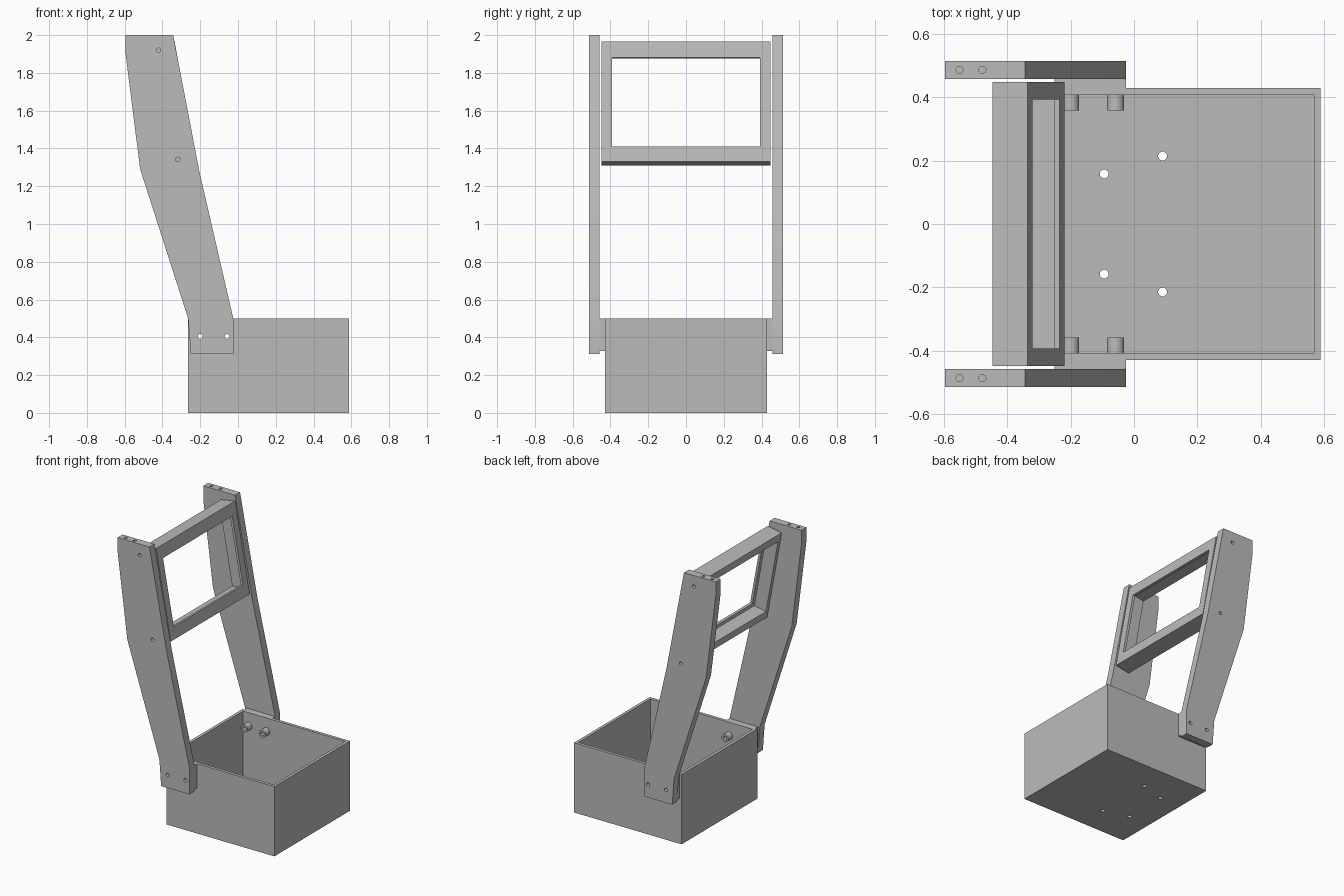
import bpy, bmesh
from math import radians
from mathutils import Matrix, Vector

old = bpy.data.objects.get("Cube")
if old:
    bpy.data.objects.remove(old, do_unlink=True)

grey = bpy.data.materials.new("plain grey")
grey.use_nodes = True
grey.diffuse_color = (0.5, 0.5, 0.5, 1)
grey.node_tree.nodes["Principled BSDF"].inputs["Base Color"].default_value = (0.5, 0.5, 0.5, 1)


def make(name, bm):
    bmesh.ops.recalc_face_normals(bm, faces=bm.faces)
    mesh = bpy.data.meshes.new(name)
    bm.to_mesh(mesh)
    bm.free()
    mesh.materials.append(grey)
    ob = bpy.data.objects.new(name, mesh)
    bpy.context.collection.objects.link(ob)
    return ob


def block(name, lo, hi):
    lo, hi = Vector(lo), Vector(hi)
    bm = bmesh.new()
    m = Matrix.Translation((lo + hi) / 2) @ Matrix.Diagonal((*(hi - lo), 1))
    bmesh.ops.create_cube(bm, size=1, matrix=m)
    return make(name, bm)


def rod(name, centre, radius, length, axis="Z"):
    bm = bmesh.new()
    m = Matrix.Translation(centre)
    if axis == "Y":
        m = m @ Matrix.Rotation(radians(90), 4, "X")
    bmesh.ops.create_cone(bm, cap_ends=True, segments=32, radius1=radius,
                          radius2=radius, depth=length, matrix=m)
    return make(name, bm)


def prism(name, profile, y0, y1):
    bm = bmesh.new()
    face = bm.faces.new([bm.verts.new((x, y0, z)) for x, z in profile])
    new = bmesh.ops.extrude_face_region(bm, geom=[face])["geom"]
    bmesh.ops.translate(bm, vec=(0, y1 - y0, 0),
                        verts=[v for v in new if isinstance(v, bmesh.types.BMVert)])
    return make(name, bm)


def cut(ob, cutters):
    """Subtract the cutters, bake the result and drop the cutters."""
    for c in cutters:
        c.hide_render = True
        mod = ob.modifiers.new("cut", "BOOLEAN")
        mod.operation, mod.solver, mod.object = "DIFFERENCE", "EXACT", c
    bpy.context.view_layer.update()
    baked = bpy.data.meshes.new_from_object(
        ob.evaluated_get(bpy.context.evaluated_depsgraph_get()))
    ob.modifiers.clear()
    ob.data = baked
    for c in cutters:
        bpy.data.objects.remove(c, do_unlink=True)


def smooth(ob):
    bpy.ops.object.select_all(action="DESELECT")
    ob.select_set(True)
    bpy.context.view_layer.objects.active = ob
    bpy.ops.object.shade_smooth_by_angle(angle=radians(30))


bolt_x, bolt_z, bolt_r = (-0.2, -0.058), 0.405, 0.013


def bolt_holes():
    return [rod("cutter", (x, 0, bolt_z), bolt_r, 2, "Y") for x in bolt_x]


# Open tray with floor drain holes and bolt holes
tray = block("tray", (-0.265, -0.428, 0), (0.588, 0.428, 0.5))
drains = [rod("cutter", (x, s * y, 0), 0.014, 0.2)
          for x, y in ((-0.094, 0.158), (0.09, 0.214)) for s in (-1, 1)]
cavity = block("cutter", (-0.243, -0.406, 0.022), (0.567, 0.406, 0.7))
cut(tray, [cavity] + drains + bolt_holes())
smooth(tray)

# Side arms, their spacers and the bolt bosses
arm_profile = [(-0.595, 2), (-0.343, 2), (-0.205, 1.28), (-0.025, 0.5), (-0.025, 0.312),
               (-0.25, 0.312), (-0.264, 0.5), (-0.518, 1.29), (-0.595, 1.9)]
for side, s in (("left", 1), ("right", -1)):
    arm = prism(side + "_arm", arm_profile, s * 0.457, s * 0.513)
    holes = bolt_holes()
    holes += [rod("cutter", (x, 0, z), 0.012, 2, "Y")
              for x, z in ((-0.421, 1.92), (-0.318, 1.342))]
    holes += [rod("cutter", (x, s * 0.486, 2), 0.011, 0.2) for x in (-0.55, -0.478)]
    cut(arm, holes)
    smooth(arm)

    spacer = block(side + "_spacer", (-0.25, min(s * 0.428, s * 0.457), 0.327),
                   (-0.025, max(s * 0.428, s * 0.457), 0.5))
    cut(spacer, bolt_holes())
    smooth(spacer)

    for i, x in enumerate(bolt_x):
        boss = rod(f"{side}_boss_{i + 1}", (x, s * 0.382, bolt_z), 0.027, 0.05, "Y")
        cut(boss, [rod("cutter", (x, 0, bolt_z), bolt_r, 2, "Y")])
        smooth(boss)

# Tilted screen frame: front lip with a wider recess behind it
w, h, d, lip = 0.447, 0.323, 0.112, 0.018
frame = block("screen_frame", (-d, -w, -h), (0, w, h))
cut(frame, [block("cutter", (-1, -0.392, -0.24), (1, 0.392, 0.237)),
            block("cutter", (-1, -0.42, -0.268), (-lip, 0.42, 0.265))])
frame.data.transform(Matrix.Translation((-0.2775, 0, 1.6475))
                     @ Matrix.Rotation(radians(-10.3), 4, "Y"))
